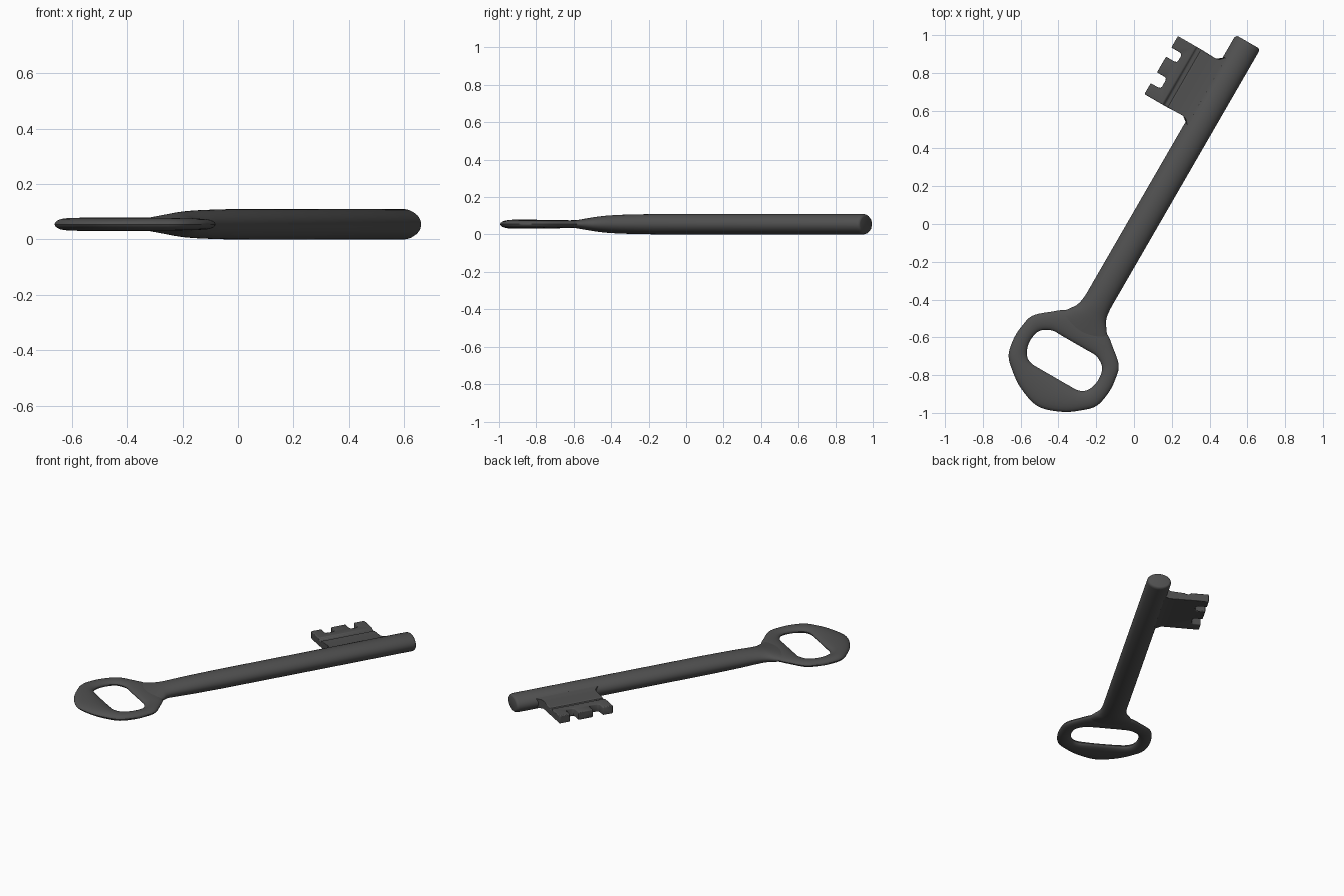
import bpy, bmesh, math
from mathutils import Vector

if "Cube" in bpy.data.objects:
    bpy.data.objects.remove(bpy.data.objects["Cube"])

# Key frame: u runs along the shaft, w across it, h is height from the mid plane
A = math.radians(60)
D = Vector((math.cos(A), math.sin(A), 0))
N = Vector((math.sin(A), -math.cos(A), 0))
ORIGIN = N * 0.041 + Vector((0, 0, 0.055))


def at(u, w, h):
    return ORIGIN + D * u + N * w + Vector((0, 0, h))


def make(name, rings, close=False, angle=35):
    """Skin a list of equal-length point rings into one mesh object."""
    bm = bmesh.new()
    vs = [[bm.verts.new(p) for p in r] for r in rings]
    n, m = len(vs), len(vs[0])
    for i in range(n if close else n - 1):
        a, b = vs[i], vs[(i + 1) % n]
        for j in range(m):
            k = (j + 1) % m
            bm.faces.new((a[j], a[k], b[k], b[j]))
    if not close:
        bm.faces.new(vs[0])
        bm.faces.new(vs[-1])
    bmesh.ops.recalc_face_normals(bm, faces=bm.faces)
    me = bpy.data.meshes.new(name)
    bm.to_mesh(me)
    bm.free()
    me.shade_smooth()
    me.set_sharp_from_angle(angle=math.radians(angle))
    ob = bpy.data.objects.new(name, me)
    bpy.context.collection.objects.link(ob)
    me.materials.append(iron)
    return ob


def smooth(pts, steps, loop):
    """Catmull-Rom interpolation of tuples."""
    n, out = len(pts), []
    get = (lambda i: pts[i % n]) if loop else (lambda i: pts[max(0, min(n - 1, i))])
    for i in range(n if loop else n - 1):
        for s in range(steps):
            t = s / steps
            out.append(tuple(
                0.5 * (2 * b + (c - a) * t + (2 * a - 5 * b + 4 * c - d) * t * t
                       + (3 * b - a - 3 * c + d) * t ** 3)
                for a, b, c, d in zip(get(i - 1), get(i), get(i + 1), get(i + 2))))
    return out if loop else out + [pts[-1]]


iron = bpy.data.materials.new("dark_iron")
iron.diffuse_color = (0.08, 0.08, 0.08, 1)
iron.use_nodes = True
iron.node_tree.nodes["Principled BSDF"].inputs["Base Color"].default_value = iron.diffuse_color

# Shaft: oval rod, flattening and flaring into the bow (u, half width, half height)
neck = smooth([(-0.685, 0.08, 0.010), (-0.625, 0.150, 0.022), (-0.565, 0.118, 0.033),
               (-0.52, 0.088, 0.040), (-0.46, 0.076, 0.046), (-0.35, 0.075, 0.051),
               (-0.15, 0.075, 0.0545)], 5, False)
tip = [(1.118, 0.075, 0.055), (1.128, 0.072, 0.052), (1.134, 0.066, 0.047), (1.136, 0.060, 0.042)]
ARC = [2 * math.pi * i / 40 for i in range(40)]
make("shaft", [[at(u, a * math.cos(t), b * math.sin(t)) for t in ARC] for u, a, b in neck + tip])

# Bow: ring with lens section (outer u, outer w, inner u, inner w, half thickness)
half = [(-0.570, 0.0, -0.703, 0.0, 0.021), (-0.570, 0.112, -0.703, 0.075, 0.021),
        (-0.625, 0.193, -0.705, 0.135, 0.019), (-0.690, 0.264, -0.735, 0.187, 0.019),
        (-0.760, 0.284, -0.780, 0.206, 0.020), (-0.840, 0.289, -0.838, 0.205, 0.021),
        (-0.930, 0.270, -0.887, 0.183, 0.022), (-0.990, 0.215, -0.910, 0.145, 0.023),
        (-1.052, 0.125, -0.913, 0.085, 0.024), (-1.090, 0.0, -0.913, 0.0, 0.024)]
loop = half + [(a, -b, c, -d, e) for a, b, c, d, e in half[-2:0:-1]]
rings = []
for ou, ow, iu, iw, th in smooth(loop, 5, True):
    ring = []
    for i in range(20):
        t = 2 * math.pi * i / 20
        k = 0.5 + 0.5 * math.cos(t)
        ring.append(at(iu + (ou - iu) * k, iw + (ow - iw) * k, th * math.sin(t)))
    rings.append(ring)
make("bow", rings, close=True)

# Bit: stepped plate section (w, h), flared where it meets the shaft
section = [(-0.337, 0.026), (-0.225, 0.026), (-0.217, 0.016), (-0.195, 0.016),
           (-0.187, 0.022), (-0.105, 0.026), (-0.085, 0.028), (-0.055, 0.034), (-0.055, -0.034),
           (-0.085, -0.028), (-0.105, -0.026), (-0.337, -0.026)]


def flare(w):
    return 0.035 * max(0, (w + 0.105) / 0.05) ** 2


bit = make("bit", [[at(0.623 - flare(w), w, h) for w, h in section],
                   [at(0.978 + flare(w), w, h) for w, h in section]], angle=25)

# Notches cut into the outer edge of the bit
for i, (u0, u1, w1) in enumerate([(0.690, 0.756, -0.276), (0.852, 0.908, -0.270)]):
    r = 0.015
    plan = [(u0, -0.40), (u1, -0.40), (u1, w1 - r), (u1 - r * 0.3, w1 - r * 0.3), (u1 - r, w1),
            (u0 + r, w1), (u0 + r * 0.3, w1 - r * 0.3), (u0, w1 - r)]
    cutter = make(f"notch_cutter_{i + 1}", [[at(u, w, h) for u, w in plan] for h in (-0.1, 0.1)])
    cutter.hide_render = True
    cutter.hide_viewport = True
    cut = bit.modifiers.new("notch", 'BOOLEAN')
    cut.operation = 'DIFFERENCE'
    cut.solver = 'EXACT'
    cut.object = cutter
bevel = bit.modifiers.new("soft_edges", 'BEVEL')
bevel.width = 0.005
bevel.segments = 2
bevel.angle_limit = math.radians(50)
